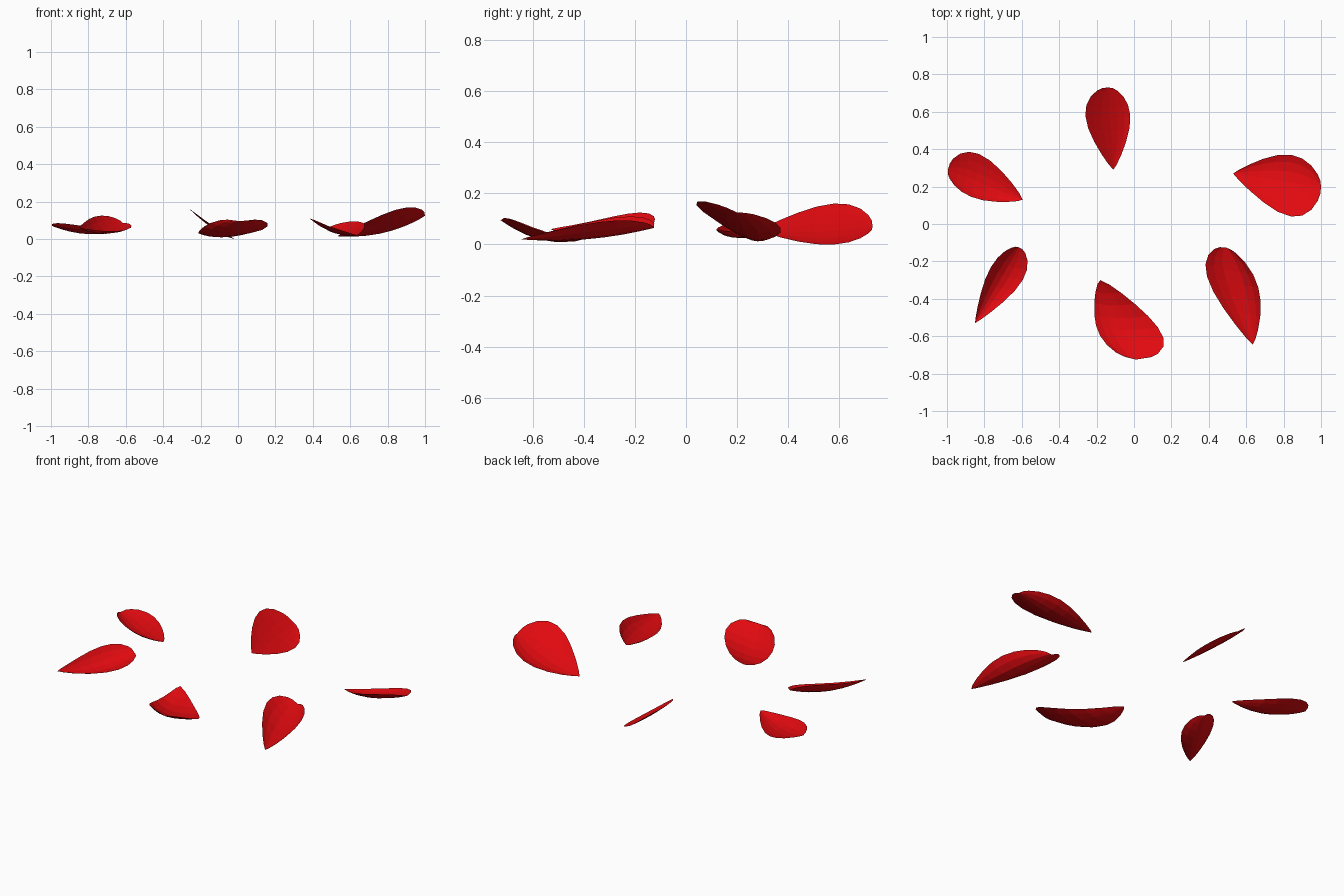
import bpy, math
from mathutils import Vector

if "Cube" in bpy.data.objects:
    bpy.data.objects.remove(bpy.data.objects["Cube"])

red = bpy.data.materials.new("petal_red")
red.diffuse_color = (0.75, 0.003, 0.005, 1)
red.use_nodes = True
red.node_tree.nodes["Principled BSDF"].inputs["Base Color"].default_value = red.diffuse_color

STATIONS = [0, .06, .17, .32, .48, .63, .76, .87, .95, .985, 1]   # along the petal
ACROSS = [-1, -.7, -.35, 0, .35, .7, 1]                         # edge to edge


def petal(name, tip, end, left, right, belly, q=.55, p=1.5):
    """Cupped sheet from base tip to rounded end through two widest edge points.
    q sets the bluntness, p how far along the petal is widest."""
    tip, end, left, right = map(Vector, (tip, end, left, right))
    peak = .5 ** (1 / p)

    def width(t):
        return max(0.0, math.sin(math.pi * t ** p)) ** q

    def spine(t):
        v = tip.lerp(end, t)
        sag = belly - (tip.z + (end.z - tip.z) * peak)
        v.z += sag * t * (1 - t) / (peak * (1 - peak))
        return v

    a, b = left - spine(peak), right - spine(peak)
    verts, rows = [], []
    for t in STATIONS:
        if t in (0, 1):
            rows.append([len(verts)] * len(ACROSS))
            verts.append(spine(t))
            continue
        rows.append(list(range(len(verts), len(verts) + len(ACROSS))))
        for s in ACROSS:
            verts.append(spine(t) + width(t) * ((b - a) / 2 * s + (a + b) / 2 * s * s))
    faces = []
    for r0, r1 in zip(rows, rows[1:]):
        for i in range(len(ACROSS) - 1):
            ring = [r0[i], r1[i], r1[i + 1], r0[i + 1]]
            faces.append(list(dict.fromkeys(ring))[::-1])
    me = bpy.data.meshes.new(name)
    me.from_pydata(verts, [], faces)
    me.materials.append(red)
    bpy.context.collection.objects.link(bpy.data.objects.new(name, me))


# six fallen petals: tip, end, widest left, widest right, belly height, shape
petal("petal_back", (-.11, .29, .055), (-.14, .73, .07),
      (-.26, .58, .16), (-.02, .58, .0), .052)
petal("petal_right", (.53, .27, .015), (1.0, .2, .125),
      (.84, .37, .065), (.84, .04, .155), .055, .58)
petal("petal_front_right", (.635, -.645, .02), (.49, -.125, .065),
      (.39, -.28, .105), (.665, -.34, .088), .028, .55)
petal("petal_front", (-.18, -.3, .06), (.01, -.725, .095),
      (.15, -.59, .06), (-.19, -.58, .06), .03, .36, 2.1)
petal("petal_front_left", (-.85, -.53, .06), (-.615, -.125, .085),
      (-.765, -.23, .12), (-.595, -.3, .05), .04, .58)
petal("petal_back_left", (-.595, .13, .055), (-.995, .29, .07),
      (-.87, .145, .075), (-.83, .375, .052), .03, .52)
